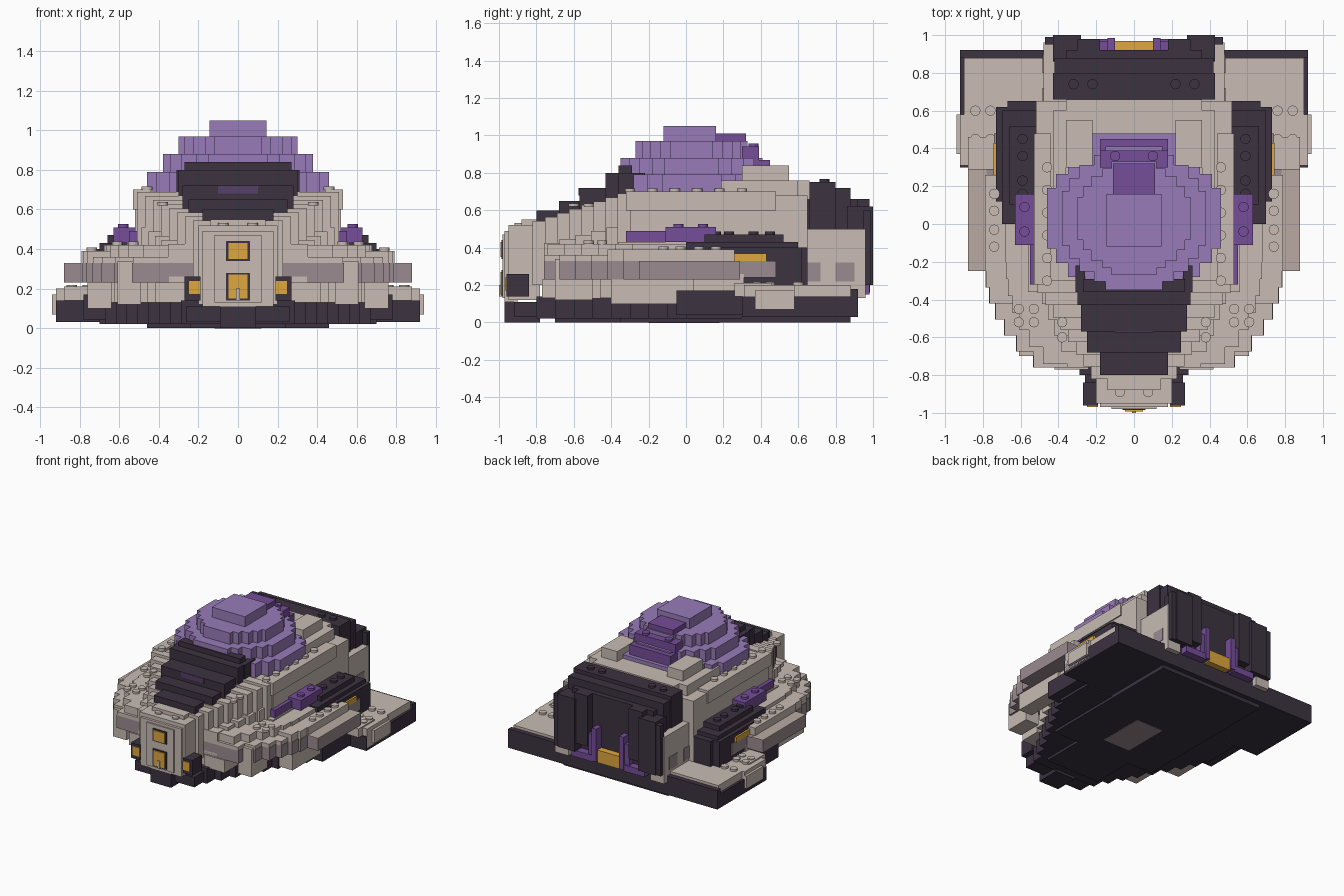
import bpy
import bmesh
import math
from mathutils import Matrix, Vector

old = bpy.data.objects.get("Cube")
if old:
    bpy.data.objects.remove(old, do_unlink=True)


def material(name, rgb):
    mat = bpy.data.materials.new(name)
    mat.use_nodes = True
    colour = (*rgb, 1)
    mat.diffuse_color = colour
    mat.node_tree.nodes["Principled BSDF"].inputs["Base Color"].default_value = colour
    return mat


tan = material("warm_grey", (.58, .5, .455))
taupe = material("taupe", (.49, .4, .365))
mauve = material("mauve_grey", (.33, .26, .28))
dark = material("charcoal_violet", (.045, .033, .053))
purple = material("light_purple", (.315, .2, .48))
violet = material("deep_purple", (.18, .075, .32))
smoked = material("smoked_purple", (.09, .05, .14))
gold = material("gold", (.74, .39, .05))


def finish(name, mat, bm):
    mesh = bpy.data.meshes.new(name)
    bm.to_mesh(mesh)
    bm.free()
    mesh.materials.append(mat)
    obj = bpy.data.objects.new(name, mesh)
    bpy.context.collection.objects.link(obj)
    return obj


def add_box(bm, x, y, z):
    """Add a box in hundredths; one number for x is a half-width, a pair is mirrored."""
    spans = [x, (-x[1], -x[0])] if isinstance(x, tuple) else [(-x, x)]
    for span in spans:
        axes = (span, y, z)
        centre = Vector([sum(a) / 200 for a in axes])
        size = [(a[1] - a[0]) / 100 for a in axes]
        bmesh.ops.create_cube(bm, size=1, matrix=Matrix.Translation(centre) @ Matrix.Diagonal((*size, 1)))


def slab(name, mat, x, y, z):
    bm = bmesh.new()
    add_box(bm, x, y, z)
    return finish(name, mat, bm)


def studs(name, mat, xs, ys, z):
    """Mirrored grid of round pegs standing on height z."""
    bm = bmesh.new()
    for x in xs:
        for y in ys:
            for side in (x, -x):
                place = Matrix.Translation((side / 100, y / 100, z / 100 + .008))
                bmesh.ops.create_cone(bm, cap_ends=True, segments=16, radius1=.027,
                                      radius2=.027, depth=.018, matrix=place)
    return finish(name, mat, bm)


def rows(name, mat, start, end, step, width, low, high):
    """Stepped hull: one box per row, with width and heights given by rules of y."""
    bm = bmesh.new()
    y = start
    while y < end:
        add_box(bm, width(y + step / 2), (y, min(y + step, end)), (low(y), high(y)))
        y += step
    return finish(name, mat, bm)


def bow(y, beam=79):
    return beam * math.sqrt(max(0, 1 - (max(0, -20 - y) / 70) ** 2))


def wedge(y, beam=70):
    return beam + .55 * min(0, y)


# Dark underside and wide rear plate
rows("base_front", dark, -80, 30, 10, wedge, lambda y: 2, lambda y: 14)
slab("keel", dark, 46, (-35, 88), (0, 4))
slab("keel_front", dark, 24, (-70, -35), (0, 4))
slab("keel_patch", mauve, 12, (-20, 18), (-.3, 1))
slab("nose_foot", dark, 9, (-97, -78), (0, 11))
slab("nose_foot_side", dark, (9, 26), (-92, -78), (3, 11))
slab("rear_plate", dark, 92, (30, 92), (3, 14))
slab("rear_lip", dark, 92, (88, 92), (3, 18))
slab("base_step", dark, 78, (-5, 31), (4, 17))

# Rear wings
slab("rear_wing", tan, 90, (32, 88), (13, 20))
slab("wing_corner", tan, (82, 92), (31, 58), (5, 20))
slab("wing_tip_pod", tan, (91, 94), (37, 58), (7, 17))
slab("wing_step", tan, (70, 88), (26, 46), (14, 21))
studs("wing_studs", tan, (76, 84), (38, 45, 60), 20)

# Wide lower hull: tan tiers with a mauve band running round the bow
rows("lower_hull", tan, -76, 31, 10, lambda y: wedge(y, 74), lambda y: 13, lambda y: 26)
rows("bow_band", mauve, -76, -25, 8.5, lambda y: bow(y) + .3, lambda y: 23, lambda y: 33)
rows("middle_hull", tan, -76, 26, 8.5, bow, lambda y: 33, lambda y: 39 if y > -45 else 36)
rows("hull_shelf", tan, -74, 10, 9, lambda y: bow(y, 68), lambda y: 33, lambda y: 42)
slab("side_skirt", tan, (64, 76), (-40, 4), (10, 24))
slab("side_band", mauve, 88, (-25, 29), (23, 32.5))
slab("side_band_top", taupe, (78, 88), (-25, 29), (32.5, 33))
slab("side_band_rear", mauve, 74, (29, 48), (24, 33))
slab("bow_cheek", tan, (49, 61), (-70, -50), (12, 34))
slab("bow_cheek_foot", tan, (24, 42), (-77, -60), (13, 23))
studs("side_studs", tan, (74,), (-12, -3, 7, 16), 39)
studs("shelf_studs", tan, (53, 61), (-45, -52), 42)

# Tall upper hull narrowing to the nose
rows("upper_hull_front", tan, -82, -30, 6.5, lambda y: 53 + .62 * (y + 30),
     lambda y: 20, lambda y: 71 + .32 * (y + 30))
rows("bow_column", tan, -76, -34, 8.4, lambda y: 52 + .4 * (y + 30),
     lambda y: 33, lambda y: 54 + .25 * (y + 30))
slab("upper_hull", tan, 52, (-30, 65), (14, 68))
slab("hull_wall", tan, (44, 53), (-32, 48), (60, 70))
slab("hull_ledge", tan, (51, 56), (-36, 5), (25, 43))
slab("hull_rear", tan, (36, 48), (64, 96), (13, 50))
for back, wide in ((80, 10), (65, 7)):
    slab("hull_rear_inset", mauve, (47, 48.5), (back, back + wide), (22, 32))
slab("hull_rear_shelf", tan, 36, (44, 66), (66, 76))
slab("roof_fin", tan, (22, 36), (30, 55), (70, 84))
slab("roof_block", tan, (36, 43), (18, 60), (68, 76))
studs("hull_studs", tan, (46,), range(-30, 42, 12), 70)
studs("bow_studs", tan, (38,), (-52, -60), 62)

# Nose block with gold lamps
slab("nose", tan, 20, (-95, -78), (12, 52))
slab("nose_face", tan, 18, (-97, -90), (11, 49))
slab("nose_panel", tan, 12, (-98, -96), (13, 47))
slab("nose_cap", tan, 14, (-88, -80), (50, 55))
studs("nose_studs", tan, (7.5,), (-89,), 51.5)
for low, high in ((34, 44), (14, 28)):
    slab("lamp_frame", dark, 6, (-98.6, -97), (low, high))
    slab("lamp", gold, 4.8, (-99.2, -98), (low + 1, high - 1))
slab("lamp_grip", tan, 1, (-100, -98), (14, 20))
slab("nose_pod", dark, (19, 27), (-96, -84), (14, 26))
slab("nose_pod_lamp", gold, (19, 25), (-96.8, -95), (17, 24))

# Dark stepped canopy ramp
for width, front, top in ((18, -80, 60), (25, -68, 65), (28, -57, 72), (30, -43, 80)):
    slab("canopy_step", dark, width, (front, -29), (45, top))
slab("canopy_brow", dark, 27, (-36, -29), (76, 84))
slab("canopy_arm", dark, (26, 31), (-36, -22), (68, 80))
slab("canopy_window", smoked, 10, (-57.4, -56), (68, 71.9))

# Stepped purple dome
for radius, base, top in ((46, 66, 79), (38, 78, 88), (30, 87, 97)):
    bm = bmesh.new()
    for across, along in ((1, .38), (.9, .56), (.76, .74), (.56, .88), (.4, 1)):
        depth = along * (radius if radius < 40 else 42)
        add_box(bm, radius * across, (3 - depth, 3 + depth), (base, top))
    finish("dome_tier", purple, bm)
slab("dome_crown", purple, 14.5, (-12, 16), (96, 105))
slab("dome_tail", purple, 24, (30, 48), (66, 79))
slab("dome_hatch", violet, 11, (16, 32), (95, 101))
slab("dome_hatch_rear", violet, 18, (30, 39), (80, 94))
slab("dome_hatch_step", violet, 18, (38, 45), (76, 87))
studs("hatch_studs", violet, (10,), (36,), 94)

# Side engines
for outer, rear, top in ((67, 65, 40), (70, 60, 43), (66, 52, 47)):
    slab("side_engine", dark, (51, outer), (10, rear), (18, top))
slab("side_engine_shell", dark, (60, 73), (12, 62), (18, 40))
slab("side_engine_front", dark, (51, 70), (0, 14), (36, 43))
slab("side_engine_lamp", gold, (72, 74.5), (26, 43), (33, 37))
studs("side_engine_studs", dark, (59,), (16, 23, 36, 45), 47)
slab("side_gun", violet, (52, 63), (-11, 16), (43, 51))
slab("side_gun_barrel", violet, (50, 55), (-32, 15), (42, 49))
studs("side_gun_studs", violet, (58,), (-4, 9), 51)

# Main engine block at the rear
slab("engine_top", dark, 43, (66, 80), (50, 75))
slab("engine_slope", dark, 42, (78, 88), (30, 72))
slab("engine_core", dark, 36, (64, 92), (13, 66))
slab("engine_panel_inner", dark, (18, 30), (90, 98), (26, 66))
slab("engine_panel_outer", dark, (28, 43), (86, 100), (20, 62))
slab("engine_panel_edge", dark, (42, 47), (95, 99), (20, 60))
studs("engine_studs", dark, (22, 32), (74,), 75)
slab("tail_lamp", gold, 10, (91, 97), (15, 25))
slab("tail_fin", violet, (10, 18), (91, 97), (16, 36))
slab("tail_fin_tip", violet, (10, 14), (91, 98.5), (16, 42))
slab("tail_rail", violet, (13, 32), (91, 98), (15, 20))
